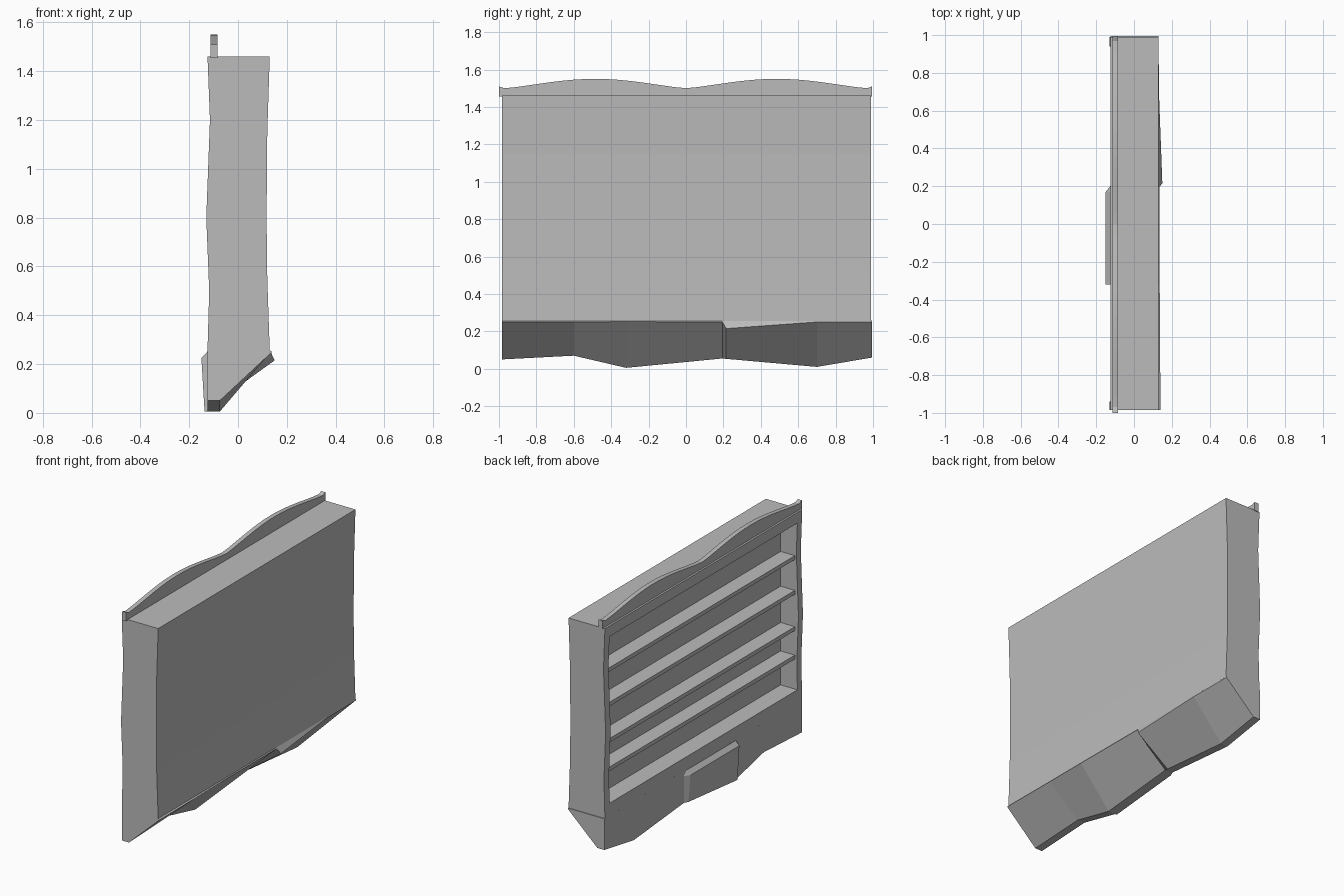
import bpy, bmesh, math

cube = bpy.data.objects.get("Cube")
if cube:
    bpy.data.objects.remove(cube, do_unlink=True)

stone = bpy.data.materials.new("grey stone")
stone.use_nodes = True
GREY = (0.5, 0.5, 0.5, 1)
stone.diffuse_color = GREY
stone.node_tree.nodes["Principled BSDF"].inputs["Base Color"].default_value = GREY


def loft(name, sections):
    """Skin a closed solid through rings of (x, y, z) points."""
    bm = bmesh.new()
    rings = [[bm.verts.new(p) for p in s] for s in sections]
    n = len(rings[0])
    for a, b in zip(rings, rings[1:]):
        for i in range(n):
            j = (i + 1) % n
            bm.faces.new((a[i], a[j], b[j], b[i]))
    bm.faces.new(rings[0])
    bm.faces.new(rings[-1])
    bmesh.ops.recalc_face_normals(bm, faces=bm.faces)
    mesh = bpy.data.meshes.new(name)
    bm.to_mesh(mesh)
    bm.free()
    mesh.materials.append(stone)
    obj = bpy.data.objects.new(name, mesh)
    bpy.context.collection.objects.link(obj)
    return obj


def box(name, x0, x1, y0, y1, z0, z1):
    ring = [(x0, z0), (x1, z0), (x1, z1), (x0, z1)]
    return loft(name, [[(x, y, z) for x, z in ring] for y in (y0, y1)])


# Case with gently bowed open and rear sides
open_side = [(-0.125, 0.255), (-0.118, 0.5), (-0.13, 0.8), (-0.115, 1.2), (-0.125, 1.46)]
rear_side = [(0.13, 1.46), (0.12, 1.15), (0.117, 0.8), (0.12, 0.55), (0.13, 0.255)]
case = loft("case", [[(x, y, z) for x, z in open_side + rear_side] for y in (-0.985, 0.99)])

# Recess for the shelves
cutter = box("recess_cutter", -0.3, -0.005, -0.94, 0.94, 0.335, 1.39)
cutter.hide_render = True
cut = case.modifiers.new("recess", "BOOLEAN")
cut.operation = "DIFFERENCE"
cut.solver = "EXACT"
cut.object = cutter
bpy.context.view_layer.objects.active = case
bpy.ops.object.modifier_apply(modifier=cut.name)
bpy.data.objects.remove(cutter, do_unlink=True)

# Shelves
for i, z in enumerate((0.55, 0.73, 0.96, 1.18)):
    box(f"shelf_{i + 1}", -0.105, 0.0, -0.945, 0.945, z - 0.025, z)

# Wavy crest along the top of the open side
crest = [(-1.0, 1.51), (-0.97, 1.5)]
for i in range(1, 32):
    y = -0.97 + 1.94 * i / 32
    crest.append((y, 1.5 + 0.05 * math.sin(math.pi * min(abs(y) / 0.97, 1)) ** 1.3))
crest += [(0.97, 1.5), (0.995, 1.51)]
loft("crest", [[(-0.113, y, 1.455), (-0.084, y, 1.455), (-0.084, y, z), (-0.113, y, z)]
               for y, z in crest])

# Rough wedge base: y, bottom height, rear lip x, rear lip z
stations = [(-0.985, 0.05, 0.14, 0.25), (-0.6, 0.07, 0.138, 0.25),
            (-0.32, 0.005, 0.136, 0.252), (0.195, 0.055, 0.134, 0.25),
            (0.215, 0.053, 0.15, 0.215), (0.7, 0.01, 0.132, 0.25),
            (0.995, 0.06, 0.13, 0.25)]
loft("wedge_base", [[(-0.125, y, 0.257), (-0.125, y, low), (-0.075, y, low),
                     (lip, y, lip_z), (0.129, y, 0.257)]
                    for y, low, lip, lip_z in stations])

# Chipped block standing proud of the base
loft("base_block", [[(-0.12, y, 0.257), (face, y, 0.225), (foot, y, low), (-0.12, y, low)]
                    for y, face, foot, low in ((-0.32, -0.15, -0.137, 0.005),
                                               (0.17, -0.15, -0.137, 0.053),
                                               (0.2, -0.126, -0.126, 0.055))])
